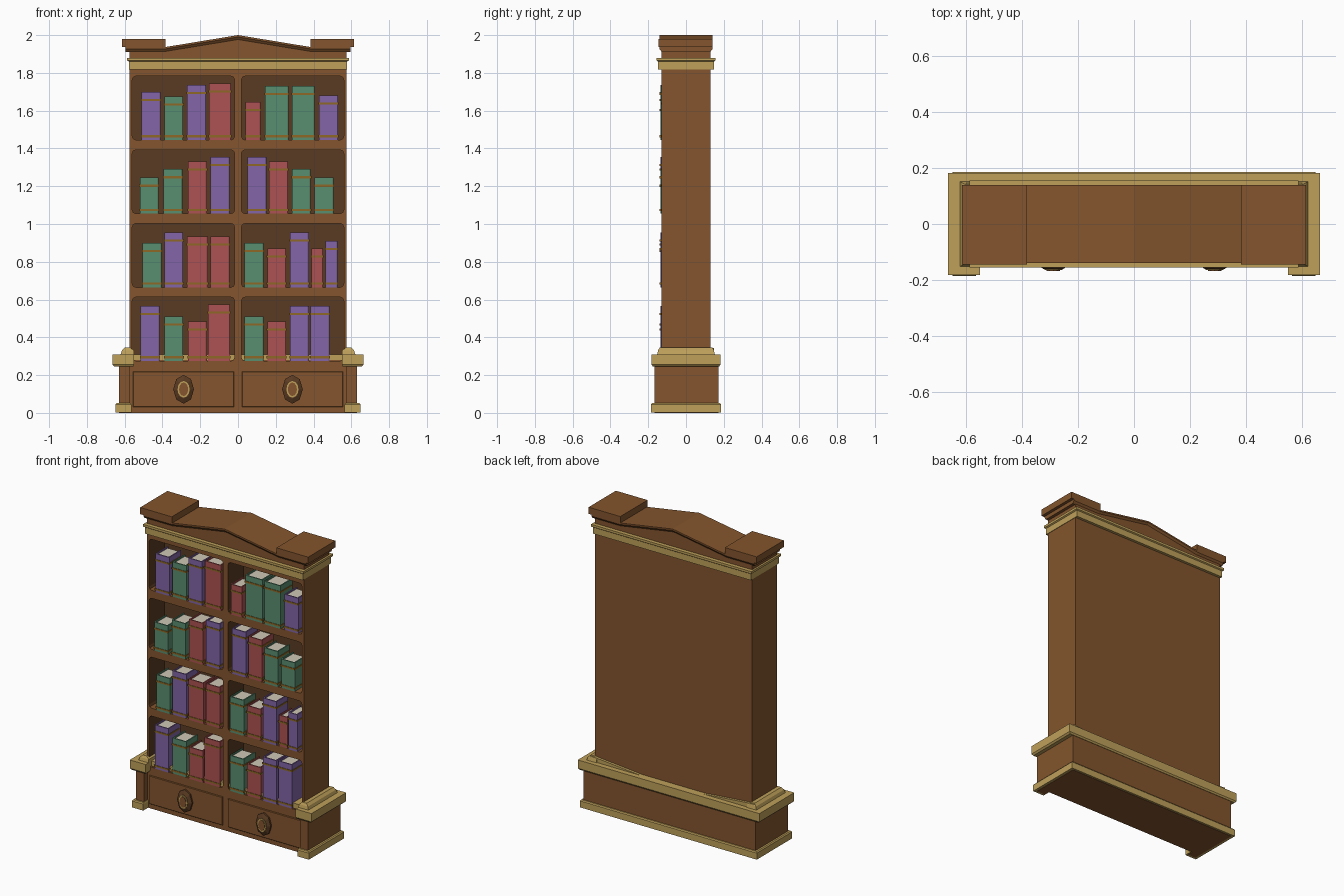
import bpy, bmesh, math

cube = bpy.data.objects.get("Cube")
if cube:
    bpy.data.objects.remove(cube, do_unlink=True)


def material(name, rgb):
    lin = [((c / 255 + 0.055) / 1.055) ** 2.4 for c in rgb] + [1]
    m = bpy.data.materials.new(name)
    m.use_nodes = True
    m.diffuse_color = lin
    m.node_tree.nodes["Principled BSDF"].inputs["Base Color"].default_value = lin
    return m


WOOD = material("brown wood", (131, 85, 45))
DARK = material("dark wood", (90, 59, 34))
GOLD = material("pale gold trim", (190, 160, 90))
PAGES = material("cream pages", (208, 200, 182))
BAND = material("old gold band", (142, 104, 38))
COVERS = {"R": material("red cover", (174, 82, 82)),
          "G": material("green cover", (89, 142, 112)),
          "P": material("purple cover", (131, 101, 167))}


def add_loft(bm, loops, mat=0):
    """Skin a stack of equal loops and cap both ends."""
    rings = [[bm.verts.new(p) for p in loop] for loop in loops]
    n = len(rings[0])
    faces = [bm.faces.new(rings[0]), bm.faces.new(rings[-1])]
    for a, b in zip(rings, rings[1:]):
        for i in range(n):
            j = (i + 1) % n
            faces.append(bm.faces.new((a[i], a[j], b[j], b[i])))
    for f in faces:
        f.material_index = mat
    bmesh.ops.recalc_face_normals(bm, faces=faces)


def rect(hx, hy, z):
    return [(-hx, -hy, z), (hx, -hy, z), (hx, hy, z), (-hx, hy, z)]


def add_box(bm, x0, x1, y0, y1, z0, z1, mat=0):
    add_loft(bm, [[(x0, y0, z), (x1, y0, z), (x1, y1, z), (x0, y1, z)]
                  for z in (z0, z1)], mat)


def finish(name, bm, *mats):
    me = bpy.data.meshes.new(name)
    bm.to_mesh(me)
    bm.free()
    for m in mats:
        me.materials.append(m)
    ob = bpy.data.objects.new(name, me)
    bpy.context.scene.collection.objects.link(ob)
    return ob


def loft(name, loops, mat):
    bm = bmesh.new()
    add_loft(bm, loops)
    return finish(name, bm, mat)


def box(name, *args):
    bm = bmesh.new()
    add_box(bm, *args[:-1])
    return finish(name, bm, args[-1])


# Cabinet body with eight round-cornered recesses
FLOORS = (1.445, 1.055, 0.665, 0.275)
BACK = 0.03
body = box("cabinet_body", -0.575, 0.575, -0.13, 0.13, 0, 1.86, WOOD)
body.data.materials.append(DARK)
bm = bmesh.new()
for z in FLOORS:
    for x0, x1 in ((-0.56, -0.018), (0.018, 0.56)):
        add_box(bm, x0, x1, -0.3, BACK, z, z + 0.338)
long_edges = [e for e in bm.edges if abs(e.verts[0].co.y - e.verts[1].co.y) > 0.1]
bmesh.ops.bevel(bm, geom=long_edges, offset=0.02, segments=2, profile=0.5, affect='EDGES')
cutter = finish("recess_cutter", bm, WOOD)
cutter.hide_render = True
mod = body.modifiers.new("recesses", 'BOOLEAN')
mod.operation = 'DIFFERENCE'
mod.solver = 'EXACT'
mod.object = cutter
graph = bpy.context.evaluated_depsgraph_get()
carved = bpy.data.meshes.new_from_object(body.evaluated_get(graph))
body.modifiers.clear()
body.data = carved
bpy.data.objects.remove(cutter, do_unlink=True)
for p in carved.polygons:
    inside = -0.129 < p.center.y < 0.1 and abs(p.center.x) < 0.57 and 0.2 < p.center.z < 1.82
    p.material_index = 1 if inside and p.normal.z < 0.5 else 0

# Cornice and pediment
loft("cornice", [rect(0.578, 0.148, 1.818), rect(0.578, 0.148, 1.86),
                 rect(0.587, 0.155, 1.865), rect(0.587, 0.155, 1.88)], GOLD)
ridge = [(-0.595, 1.936), (-0.39, 1.936), (0, 2.0), (0.39, 1.936), (0.595, 1.936)]
loft("pediment_core", [[(-0.575, y, 1.87)] + [(x * 0.966, y, z - 0.02) for x, z in ridge]
                       + [(0.575, y, 1.87)] for y in (-0.13, 0.13)], WOOD)
loft("pediment_moulding", [[(x, -0.128, z - 0.026), (x, 0.128, z - 0.026), (x, 0.14, z - 0.01),
                            (x, 0.14, z), (x, -0.14, z), (x, -0.14, z - 0.01)]
                           for x, z in ridge], WOOD)
for side, s in (("left", 1), ("right", -1)):
    x0, x1 = sorted((s * 0.383, s * 0.615))
    box(side + "_cap_block", x0, x1, -0.145, 0.14, 1.936, 1.98, WOOD)


# Plinth wrapping the sides and back, with short front returns
def wrap(ox, ix, front, back, z):
    return [(-ox, -front, z), (-ix, -front, z), (-ix, -0.12, z), (ix, -0.12, z),
            (ix, -front, z), (ox, -front, z), (ox, back, z), (-ox, back, z)]


loft("plinth", [wrap(0.63, 0.572, 0.168, 0.172, z) for z in (0, 0.28)], WOOD)
loft("foot_trim", [wrap(0.648, 0.565, 0.185, 0.185, 0.002),
                   wrap(0.648, 0.565, 0.185, 0.185, 0.045),
                   wrap(0.642, 0.568, 0.18, 0.18, 0.052)], GOLD)
loft("plinth_trim", [wrap(0.655, 0.555, 0.175, 0.175, 0.245),
                     wrap(0.665, 0.55, 0.182, 0.182, 0.255),
                     wrap(0.665, 0.55, 0.182, 0.182, 0.31)], GOLD)
for side, s in (("left", 1), ("right", -1)):
    loft(side + "_trim_step", [[(s * a, -y, z), (s * b, -y, z), (s * b, y, z), (s * a, y, z)]
                               for a, b, y, z in ((0.55, 0.625, 0.155, 0.3),
                                                  (0.55, 0.615, 0.148, 0.33),
                                                  (0.57, 0.6, 0.14, 0.345))], GOLD)
loft("back_trim_step", [[(-0.6, y, 0.3), (0, y, 0.27), (0.6, y, 0.3),
                         (0.6, y, 0.343), (0, y, 0.29), (-0.6, y, 0.343)]
                        for y in (0.11, 0.147)], GOLD)


# Drawers and knobs
def oval(cx, cz, rx, rz, y, n=8):
    return [(cx + rx * math.cos(math.tau * i / n), y, cz + rz * math.sin(math.tau * i / n))
            for i in range(n)]


for side, s in (("left", 1), ("right", -1)):
    cx, cz = s * 0.288, 0.125
    loft(side + "_drawer", [[(cx - hx, y, 0.125 - hz), (cx + hx, y, 0.125 - hz),
                             (cx + hx, y, 0.125 + hz), (cx - hx, y, 0.125 + hz)]
                            for hx, hz, y in ((0.268, 0.094, -0.128), (0.268, 0.094, -0.134),
                                              (0.265, 0.091, -0.137))], WOOD)
    loft(side + "_knob", [oval(cx, cz, 0.055, 0.076, -0.13), oval(cx, cz, 0.055, 0.076, -0.148),
                          oval(cx, cz, 0.036, 0.05, -0.16)], DARK)
    loft(side + "_knob_ring", [oval(cx, cz, 0.032, 0.044, y, 12) for y in (-0.158, -0.164)], GOLD)
    loft(side + "_knob_centre", [oval(cx, cz, 0.024, 0.036, y, 12) for y in (-0.16, -0.167)], WOOD)


# Books: wrapped cover, lowered pages and two raised bands
def book(name, colour, cx, w, h, floor, front):
    x0, x1, t, end = cx - w / 2, cx + w / 2, 0.008, front + 0.125
    bm = bmesh.new()
    plan = [(x0, end), (x0, front + 0.004), (x0 + 0.006, front), (x1 - 0.006, front),
            (x1, front + 0.004), (x1, end), (x1 - t, end), (x1 - t, front + t),
            (x0 + t, front + t), (x0 + t, end)]
    add_loft(bm, [[(x, y, z) for x, y in plan] for z in (floor, floor + h)])
    add_box(bm, x0 + t, x1 - t, front + t, end - 0.006, floor + 0.004, floor + h - 0.008, 1)
    for z in (floor + 0.014, floor + h - 0.048):
        e = 0.003
        rim = [(x0 - e, end - 0.01), (x0 - e, front - e), (x1 + e, front - e),
               (x1 + e, end - 0.01), (x1 - 0.004, end - 0.01), (x1 - 0.004, front + 0.005),
               (x0 + 0.004, front + 0.005), (x0 + 0.004, end - 0.01)]
        add_loft(bm, [[(x, y, q) for x, y in rim] for q in (z, z + 0.011)], 2)
    finish(name, bm, COVERS[colour], PAGES, BAND)


# Each entry: colour, centre, height and width in hundredths
SHELVES = [
    [("P", -46, 25.5), ("G", -34, 23), ("P", -22, 29), ("R", -9.5, 30, 11.5),
     ("R", 8, 20, 8), ("G", 20.5, 28.5, 12.5), ("G", 34.5, 28.5, 12), ("P", 48, 23.5)],
    [("G", -47, 19), ("G", -34.5, 23.5), ("R", -21.5, 27.5), ("P", -9.5, 30),
     ("P", 10, 30), ("R", 21.5, 27.5), ("G", 33.5, 23.5), ("G", 45.5, 19)],
    [("G", -45.5, 23.5), ("P", -34, 29), ("R", -21.5, 27, 11), ("R", -9.5, 27),
     ("G", 8.5, 23.5), ("R", 20.5, 20.5), ("P", 32.5, 29), ("R", 42, 20.5, 6),
     ("P", 49.5, 24.5, 6.5)],
    [("P", -46.5, 29), ("G", -34, 23.5), ("R", -21.5, 21), ("R", -10, 30, 11.5),
     ("G", 8.5, 23.5), ("R", 20.5, 21), ("P", 32.5, 29), ("P", 43.5, 29)],
]
for row, (floor, books) in enumerate(zip(FLOORS, SHELVES), 1):
    for i, (colour, cx, h, *w) in enumerate(books, 1):
        width = w[0] if w else 10
        book(f"shelf_{row}_book_{i}", colour, cx / 100, width / 100, h / 100, floor,
             -0.136 if i % 2 else -0.13)
